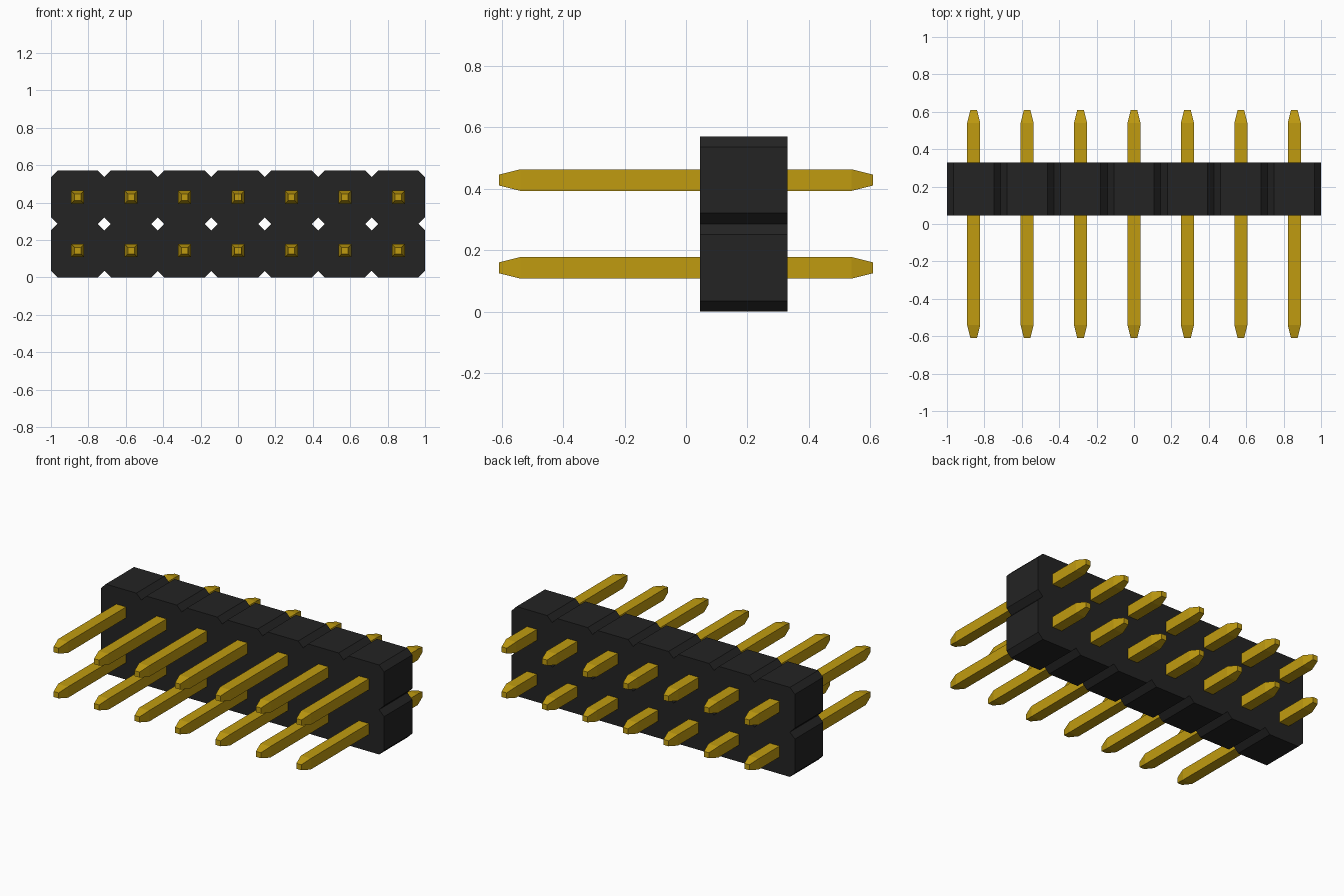
import bpy
import bmesh
from mathutils import Vector

COLUMNS, ROWS = 7, 2
PITCH = 2 / COLUMNS
CHAMFER = 0.035
BODY_FRONT, BODY_BACK = 0.045, 0.33
PIN_HALF, TIP_HALF = 0.035, 0.0175
PIN_END, PIN_SHOULDER = 0.61, 0.54

cube = bpy.data.objects.get("Cube")
if cube:
    bpy.data.objects.remove(cube, do_unlink=True)


def make_material(name, colour):
    mat = bpy.data.materials.new(name)
    mat.use_nodes = True
    mat.diffuse_color = colour
    mat.node_tree.nodes["Principled BSDF"].inputs["Base Color"].default_value = colour
    return mat


def finish_mesh(bm, name, mat):
    bmesh.ops.recalc_face_normals(bm, faces=bm.faces[:])
    mesh = bpy.data.meshes.new(name)
    bm.to_mesh(mesh)
    bm.free()
    mesh.materials.append(mat)
    return mesh


def add_object(name, mesh, location=(0, 0, 0)):
    obj = bpy.data.objects.new(name, mesh)
    obj.location = location
    bpy.context.collection.objects.link(obj)
    return obj


black = make_material("black plastic", (0.017, 0.017, 0.017, 1))
gold = make_material("gold metal", (0.53, 0.33, 0.005, 1))

# Centre of every cell, seen from the front
cells = [((c - (COLUMNS - 1) / 2) * PITCH, (r + 0.5) * PITCH)
         for r in range(ROWS) for c in range(COLUMNS)]

# Housing: a grid of chamfered square cells, welded and extruded backwards
h = PITCH / 2
k = h - CHAMFER
octagon = [(h, -k), (h, k), (k, h), (-k, h), (-h, k), (-h, -k), (-k, -h), (k, -h)]
bm = bmesh.new()
for cx, cz in cells:
    bm.faces.new([bm.verts.new((cx + x, BODY_FRONT, cz + z)) for x, z in octagon])
bmesh.ops.remove_doubles(bm, verts=bm.verts[:], dist=0.0005)
front = bm.faces[:]
back = bmesh.ops.extrude_face_region(bm, geom=front, use_keep_orig=True)["geom"]
bmesh.ops.translate(bm, vec=Vector((0, BODY_BACK - BODY_FRONT, 0)),
                    verts=[g for g in back if isinstance(g, bmesh.types.BMVert)])
add_object("housing", finish_mesh(bm, "housing", black))

# Pin: square bar with a tapered tip at both ends
bm = bmesh.new()
rings = []
for y, s in ((-PIN_END, TIP_HALF), (-PIN_SHOULDER, PIN_HALF),
             (PIN_SHOULDER, PIN_HALF), (PIN_END, TIP_HALF)):
    rings.append([bm.verts.new((x * s, y, z * s))
                  for x, z in ((-1, -1), (1, -1), (1, 1), (-1, 1))])
for a, b in zip(rings, rings[1:]):
    for i in range(4):
        j = (i + 1) % 4
        bm.faces.new((a[i], a[j], b[j], b[i]))
bm.faces.new(rings[0])
bm.faces.new(rings[-1])
pin_mesh = finish_mesh(bm, "pin", gold)

# One pin through the middle of each cell
for n, (cx, cz) in enumerate(cells):
    row = "lower" if n < COLUMNS else "upper"
    add_object(f"{row}_pin_{n % COLUMNS + 1}", pin_mesh, (cx, 0, cz))
